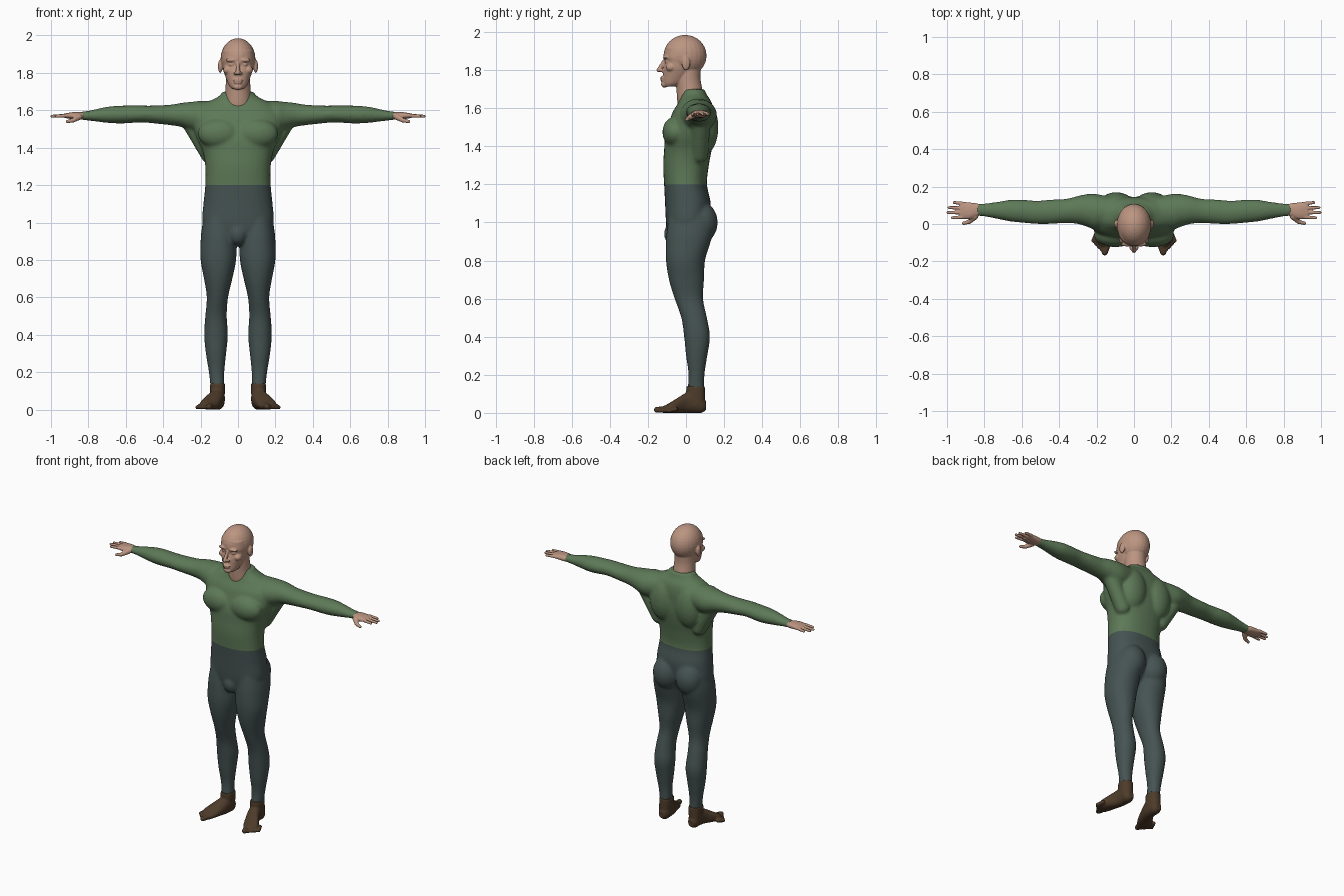
import bpy
import bmesh
from math import cos, sin, pi, copysign
from mathutils import Matrix, Vector

cube = bpy.data.objects.get("Cube")
if cube:
    bpy.data.objects.remove(cube, do_unlink=True)


def material(name, color):
    mat = bpy.data.materials.new(name)
    mat.use_nodes = True
    rgba = (*color, 1)
    mat.diffuse_color = rgba
    shader = next(n for n in mat.node_tree.nodes if n.type == 'BSDF_PRINCIPLED')
    shader.inputs["Base Color"].default_value = rgba
    shader.inputs["Roughness"].default_value = 0.8
    return mat


SKIN = material("skin", (0.50, 0.30, 0.22))
GREEN = material("shirt green", (0.11, 0.19, 0.095))
SLATE = material("trouser slate", (0.06, 0.088, 0.085))
BROWN = material("foot brown", (0.075, 0.044, 0.023))


def resample(rows, steps=4):
    """Smooth curve through the section rows."""
    rows = [Vector(r) for r in rows]
    result = []
    for i in range(len(rows) - 1):
        a, b = rows[max(i - 1, 0)], rows[i]
        c, d = rows[i + 1], rows[min(i + 2, len(rows) - 1)]
        for s in range(steps):
            t = s / steps
            result.append((b * 2 + (c - a) * t + (a * 2 - b * 5 + c * 4 - d) * t ** 2
                           + (b * 3 - a - c * 3 + d) * t ** 3) / 2)
    return result + [rows[-1]]


def loft(bm, axis, rows, side=1, power=2.3, count=32):
    """Skin rounded sections: station, low and high limits across, in hundredths."""
    def bend(v):
        return copysign(abs(v) ** (2 / power), v)
    rings = []
    for t, a0, a1, b0, b1 in resample(rows):
        ring = []
        for k in range(count):
            ang = 2 * pi * k / count
            a = (a0 + a1) / 2 + (a1 - a0) / 2 * bend(cos(ang))
            b = (b0 + b1) / 2 + (b1 - b0) / 2 * bend(sin(ang))
            x, y, z = {'X': (t, a, b), 'Y': (a, t, b), 'Z': (a, b, t)}[axis]
            ring.append(bm.verts.new((side * x / 100, y / 100, z / 100)))
        rings.append(ring)
    for low, high in zip(rings, rings[1:]):
        for k in range(count):
            j = (k + 1) % count
            bm.faces.new((low[k], low[j], high[j], high[k]))
    bm.faces.new(rings[0])
    bm.faces.new(rings[-1])


def centred(rows):
    return [(t, -half, half, b0, b1) for t, half, b0, b1 in rows]


def ball(bm, centre, radii):
    mat = Matrix.Translation(centre) @ Matrix.Diagonal((*radii, 1))
    bmesh.ops.create_uvsphere(bm, u_segments=24, v_segments=16, radius=1, matrix=mat)


def limb(bm, p, q, r1, r2):
    """Tapered rod with round ends."""
    p, q = Vector(p), Vector(q)
    turn = (q - p).to_track_quat('Z', 'Y').to_matrix().to_4x4()
    bmesh.ops.create_cone(bm, cap_ends=True, segments=20, radius1=r1, radius2=r2,
                          depth=(q - p).length,
                          matrix=Matrix.Translation((p + q) / 2) @ turn)
    ball(bm, p, (r1,) * 3)
    ball(bm, q, (r2,) * 3)


def add_object(name, mesh, mat):
    mesh.name = name
    mesh.materials.clear()
    mesh.materials.append(mat)
    mesh.shade_smooth()
    ob = bpy.data.objects.new(name, mesh)
    bpy.context.scene.collection.objects.link(ob)
    return ob


def fuse(bm, voxel, passes):
    """Merge overlapping pieces into one smooth skin."""
    bmesh.ops.recalc_face_normals(bm, faces=bm.faces[:])
    mesh = bpy.data.meshes.new("pieces")
    bm.to_mesh(mesh)
    bm.free()
    ob = bpy.data.objects.new("pieces", mesh)
    bpy.context.scene.collection.objects.link(ob)
    remesh = ob.modifiers.new("Fuse", 'REMESH')
    remesh.mode = 'VOXEL'
    remesh.voxel_size = voxel
    soften = ob.modifiers.new("Soften", 'SMOOTH')
    soften.factor = 0.5
    soften.iterations = passes
    graph = bpy.context.evaluated_depsgraph_get()
    graph.update()
    result = bpy.data.meshes.new_from_object(ob.evaluated_get(graph))
    bpy.data.objects.remove(ob, do_unlink=True)
    bpy.data.meshes.remove(mesh)
    return result


def pair(name, mesh, mat):
    """Left part and its mirror image."""
    other = mesh.copy()
    other.transform(Matrix.Scale(-1, 4, (1, 0, 0)))
    other.flip_normals()
    add_object("left_" + name, mesh, mat)
    add_object("right_" + name, other, mat)


# Clothed body: trunk, then arms, legs and muscles on both sides
bm = bmesh.new()
loft(bm, 'Z', centred([
    (88, 5, -7, 4), (94, 15, -9.5, 9), (100, 19, -10.5, 12), (110, 18.5, -11, 13),
    (120, 17.5, -11.5, 11), (130, 17.5, -12, 12), (138, 19, -11.5, 13.5),
    (145, 22, -11, 14.5), (152, 24, -9, 14.5), (158, 24, -7, 14.5),
    (163, 19, -4, 13.5), (167, 11, -2.5, 11), (170, 8.2, -2, 9.8)]))
for s in (-1, 1):
    loft(bm, 'X', [
        (10, 0, 14, 150, 165), (20, -3, 16, 148, 165), (25, -1.5, 16, 149, 164.5),
        (30, 0, 15, 151, 164), (36, .5, 13.5, 152, 163), (45, 0, 13, 153, 162.5),
        (52, 0, 12.5, 153.5, 162.5), (60, .7, 13, 153, 162.5), (66, 1.3, 13, 153, 162.3),
        (72, 2.5, 12, 153.5, 161.5), (80, 4, 11, 154.5, 159.7), (84, 4, 11, 154.8, 159.3)],
        s, 2)
    loft(bm, 'Z', [
        (104, 2, 18, -9, 14), (96, 1, 19.5, -10, 14), (90, .7, 20, -10.5, 13),
        (80, 1, 20, -10.5, 10), (70, 3, 18.2, -9, 9.5), (60, 5.3, 16.7, -6, 9),
        (50, 6, 17.5, -2.5, 11), (40, 5.4, 18.1, -1, 12.6), (30, 6.3, 17.2, 0, 11.2),
        (20, 7.3, 15.6, 1.3, 9.7), (11, 7.3, 14.6, .6, 9.5)], s, 2.1)
    ball(bm, (s * 0.10, -0.058, 1.475), (0.115, 0.066, 0.08))     # chest
    ball(bm, (s * 0.095, 0.10, 1.50), (0.095, 0.07, 0.14))        # shoulder blade
    ball(bm, (s * 0.085, 0.075, 1.00), (0.09, 0.092, 0.11))       # buttock
    limb(bm, (s * 0.26, 0.08, 1.55), (s * 0.15, 0.07, 1.36), 0.05, 0.048)
ball(bm, (0, -0.07, 0.94), (0.05, 0.045, 0.06))
body = fuse(bm, 0.008, 10)

# Cut at the waist into shirt and trousers
for name, mat, upper in (("shirt", GREEN, True), ("trousers", SLATE, False)):
    bm = bmesh.new()
    bm.from_mesh(body)
    bmesh.ops.bisect_plane(bm, geom=bm.verts[:] + bm.edges[:] + bm.faces[:],
                           plane_co=(0, 0, 1.2), plane_no=(0, 0, 1),
                           clear_inner=upper, clear_outer=not upper)
    mesh = bpy.data.meshes.new(name)
    bm.to_mesh(mesh)
    bm.free()
    add_object(name, mesh, mat)
bpy.data.meshes.remove(body)

# Head with neck, face and ears
bm = bmesh.new()
loft(bm, 'Z', centred([
    (156, 7, -3, 10), (163, 7.4, -4.5, 10), (170, 6.8, -5, 8.6),
    (176, 6.5, -5.5, 7.6), (184, 6.5, -5, 8)]), power=2)
loft(bm, 'Z', centred([
    (171.3, 3, -11.3, -6), (173, 4.7, -12.1, -2), (177, 6.4, -12.1, 2),
    (181, 7.7, -11.8, 4), (184.5, 8.2, -10.9, 4), (187, 8.5, -11.5, 5),
    (192, 8, -10.8, 5)]), power=2.2)
ball(bm, (0, -0.005, 1.876), (0.093, 0.113, 0.109))
limb(bm, (0, -0.115, 1.85), (0, -0.143, 1.80), 0.008, 0.012)
ball(bm, (0, -0.126, 1.760), (0.026, 0.010, 0.007))
ball(bm, (0, -0.124, 1.747), (0.022, 0.010, 0.007))
ball(bm, (0, -0.113, 1.725), (0.026, 0.018, 0.017))
for s in (-1, 1):
    ball(bm, (s * 0.014, -0.128, 1.798), (0.010, 0.013, 0.009))   # nostril
    ball(bm, (s * 0.036, -0.107, 1.868), (0.032, 0.014, 0.010))   # brow
    ball(bm, (s * 0.034, -0.098, 1.845), (0.017, 0.014, 0.010))   # eye
    ball(bm, (s * 0.055, -0.080, 1.815), (0.025, 0.027, 0.022))   # cheek
    ball(bm, (s * 0.095, 0.000, 1.835), (0.012, 0.022, 0.036))    # ear
add_object("head", fuse(bm, 0.0045, 3), SKIN)

# Hands
bm = bmesh.new()
loft(bm, 'X', [
    (81, 5, 10, 155.5, 158.5), (84, 4, 11, 155, 159), (88, 2.6, 11.5, 155.2, 159),
    (92, 2.8, 11.8, 155.8, 158.4), (93, 3, 11.6, 156, 158.2)])
for i, (reach, y) in enumerate([(0.972, 0.033), (0.995, 0.061), (0.989, 0.088), (0.962, 0.115)]):
    limb(bm, (0.915, 0.037 + 0.024 * i, 1.572), (reach, y, 1.568), 0.0105, 0.008)
limb(bm, (0.85, 0.04, 1.565), (0.88, 0.012, 1.547), 0.017, 0.012)
limb(bm, (0.88, 0.012, 1.547), (0.912, 0.004, 1.54), 0.012, 0.009)
pair("hand", fuse(bm, 0.004, 2), SKIN)

# Feet with toes
bm = bmesh.new()
loft(bm, 'Z', [(14, 7, 15, .2, 9.9), (9, 7, 15, 0, 10), (4, 7.5, 15, 0, 10)])
loft(bm, 'Y', [
    (10.5, 9, 13, 1.5, 6), (8, 7.5, 14.5, 0, 9), (4, 7, 15, 0, 11.5), (0, 7.5, 16, 0, 10.5),
    (-5, 9, 19, 0, 7.5), (-9, 10.5, 20.5, 0, 5), (-12, 12.5, 17.5, 0, 3.5)])
for i in range(5):
    r = 0.012 if i else 0.016
    limb(bm, (0.138 + 0.016 * i, -0.105 + 0.013 * i, 0.02),
         (0.156 + 0.015 * i, -0.153 + 0.016 * i, r), r, r)
pair("foot", fuse(bm, 0.005, 3), BROWN)
